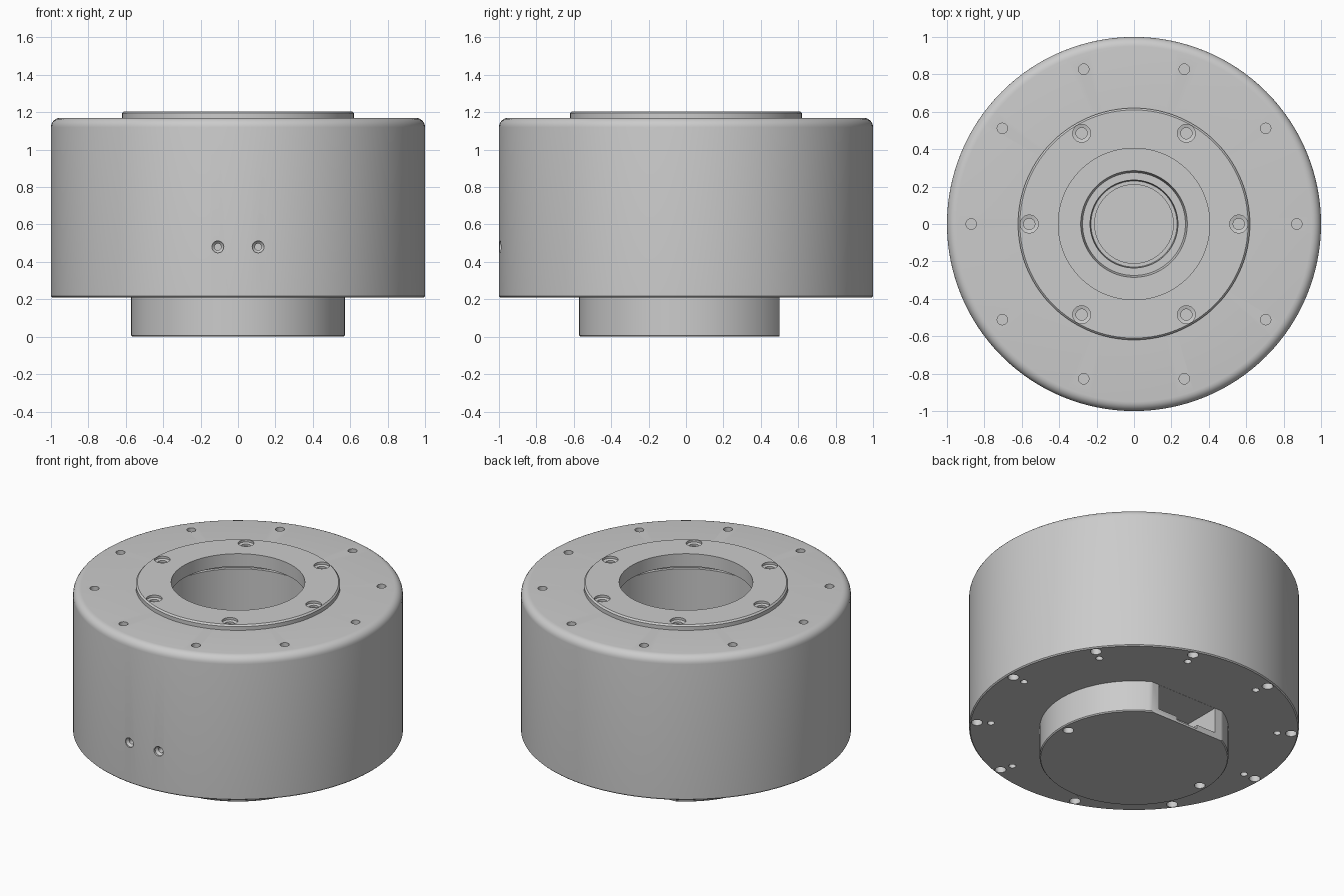
import bpy, bmesh, math
from mathutils import Matrix, Vector

if "Cube" in bpy.data.objects:
    bpy.data.objects.remove(bpy.data.objects["Cube"])

metal = bpy.data.materials.new("grey_metal")
metal.diffuse_color = (0.6, 0.6, 0.6, 1)
metal.use_nodes = True
metal.node_tree.nodes["Principled BSDF"].inputs["Base Color"].default_value = metal.diffuse_color


def add_lathe(bm, profile, segs, matrix=Matrix()):
    """Revolve a closed (radius, height) profile about z."""
    rings = []
    for r, z in profile:
        if r < 1e-6:
            rings.append([bm.verts.new(matrix @ Vector((0, 0, z)))] * segs)
        else:
            rings.append([bm.verts.new(matrix @ Vector((
                r * math.cos(2 * math.pi * i / segs),
                r * math.sin(2 * math.pi * i / segs), z))) for i in range(segs)])
    for a, b in zip(rings, rings[1:] + rings[:1]):
        for i in range(segs):
            j = (i + 1) % segs
            quad = list(dict.fromkeys([a[i], a[j], b[j], b[i]]))
            if len(quad) > 2:
                bm.faces.new(quad)


def add_box(bm, x0, x1, y0, y1, z0, z1):
    m = Matrix.Translation(((x0 + x1) / 2, (y0 + y1) / 2, (z0 + z1) / 2))
    m = m @ Matrix.Diagonal((x1 - x0, y1 - y0, z1 - z0, 1))
    bmesh.ops.create_cube(bm, size=1, matrix=m)


def finish(bm, name):
    bmesh.ops.recalc_face_normals(bm, faces=bm.faces)
    mesh = bpy.data.meshes.new(name)
    bm.to_mesh(mesh)
    bm.free()
    obj = bpy.data.objects.new(name, mesh)
    bpy.context.collection.objects.link(obj)
    mesh.materials.append(metal)
    return obj


def lathe(name, profile, segs=128):
    bm = bmesh.new()
    add_lathe(bm, profile, segs)
    return finish(bm, name)


def cut(obj, bm):
    """Subtract the cutter mesh from a part and remove the cutter."""
    cutter = finish(bm, "cutter")
    cutter.hide_render = True
    mod = obj.modifiers.new("cut", 'BOOLEAN')
    mod.operation, mod.solver, mod.object = 'DIFFERENCE', 'EXACT', cutter
    bpy.context.view_layer.objects.active = obj
    bpy.ops.object.modifier_apply(modifier=mod.name)
    bpy.data.objects.remove(cutter)


def hole(bm, r, x, y, z0, z1):
    add_lathe(bm, [(0, z0), (r, z0), (r, z1), (0, z1)], 20, Matrix.Translation((x, y, 0)))


def polar(r, k, n):
    a = 2 * math.pi * k / n
    return r * math.cos(a), r * math.sin(a)


# Housing: rounded top edge, stepped cavity
fillet = [(0.95 + 0.05 * math.cos(t * math.pi / 12), 1.12 + 0.05 * math.sin(t * math.pi / 12))
          for t in range(7)]
housing = lathe("housing", [(0, 0.21), (0.993, 0.21), (1, 0.217)] + fillet + [
    (0.52, 1.17), (0.52, 1.06), (0.5, 1.06), (0.5, 0.6), (0.285, 0.6), (0.275, 0.56),
    (0.235, 0.56), (0.23, 0.5), (0.21, 0.5), (0.21, 0.46), (0, 0.46)])
bm = bmesh.new()
for k in range(10):
    hole(bm, 0.028, *polar(0.87, k, 10), 1.09, 1.25)       # top screw holes
    hole(bm, 0.022, *polar(0.87, k, 10), 0.1, 0.27)        # small bottom holes
    hole(bm, 0.034, *polar(0.955, k, 10), 0.1, 0.25)       # large bottom holes
for x in (-0.108, 0.108):                                  # countersunk front holes
    m = Matrix.Translation((x, -1, 0.48)) @ Matrix.Rotation(math.pi / 2, 4, 'X')
    add_lathe(bm, [(0, -0.1), (0.018, -0.1), (0.018, -0.03), (0.032, -0.016),
                   (0.032, 0.1), (0, 0.1)], 20, m)
cut(housing, bm)

# Raised top ring with counterbored screw holes
ring = lathe("top_ring", [(0.405, 1.12), (0.52, 1.12), (0.52, 1.165), (0.62, 1.165),
                          (0.62, 1.195), (0.61, 1.205), (0.405, 1.205)])
bm = bmesh.new()
for k in range(6):
    m = Matrix.Translation((*polar(0.56, k, 6), 0))
    add_lathe(bm, [(0, 1.172), (0.03, 1.172), (0.03, 1.185), (0.048, 1.19),
                   (0.048, 1.3), (0, 1.3)], 24, m)
cut(ring, bm)

# Lower hub with a flat back, cable window and two bottom holes
hub = lathe("hub", [(0, 0), (0.566, 0), (0.572, 0.007), (0.572, 0.212), (0, 0.212)])
bm = bmesh.new()
add_box(bm, -0.7, 0.7, 0.5, 0.8, -0.1, 0.3)
cut(hub, bm)
bm = bmesh.new()
add_box(bm, -0.22, 0.22, 0.25, 0.7, 0.04, 0.209)
cut(hub, bm)
bm = bmesh.new()
add_box(bm, -0.08, 0.08, 0.42, 0.7, 0.015, 0.1)
for x in (-0.52, 0.52):
    hole(bm, 0.033, x, 0, -0.1, 0.04)
cut(hub, bm)

# Smooth curved walls, keep edges crisp
for obj in (housing, ring, hub):
    bpy.ops.object.select_all(action='DESELECT')
    obj.select_set(True)
    bpy.context.view_layer.objects.active = obj
    bpy.ops.object.shade_smooth_by_angle(angle=math.radians(30))
